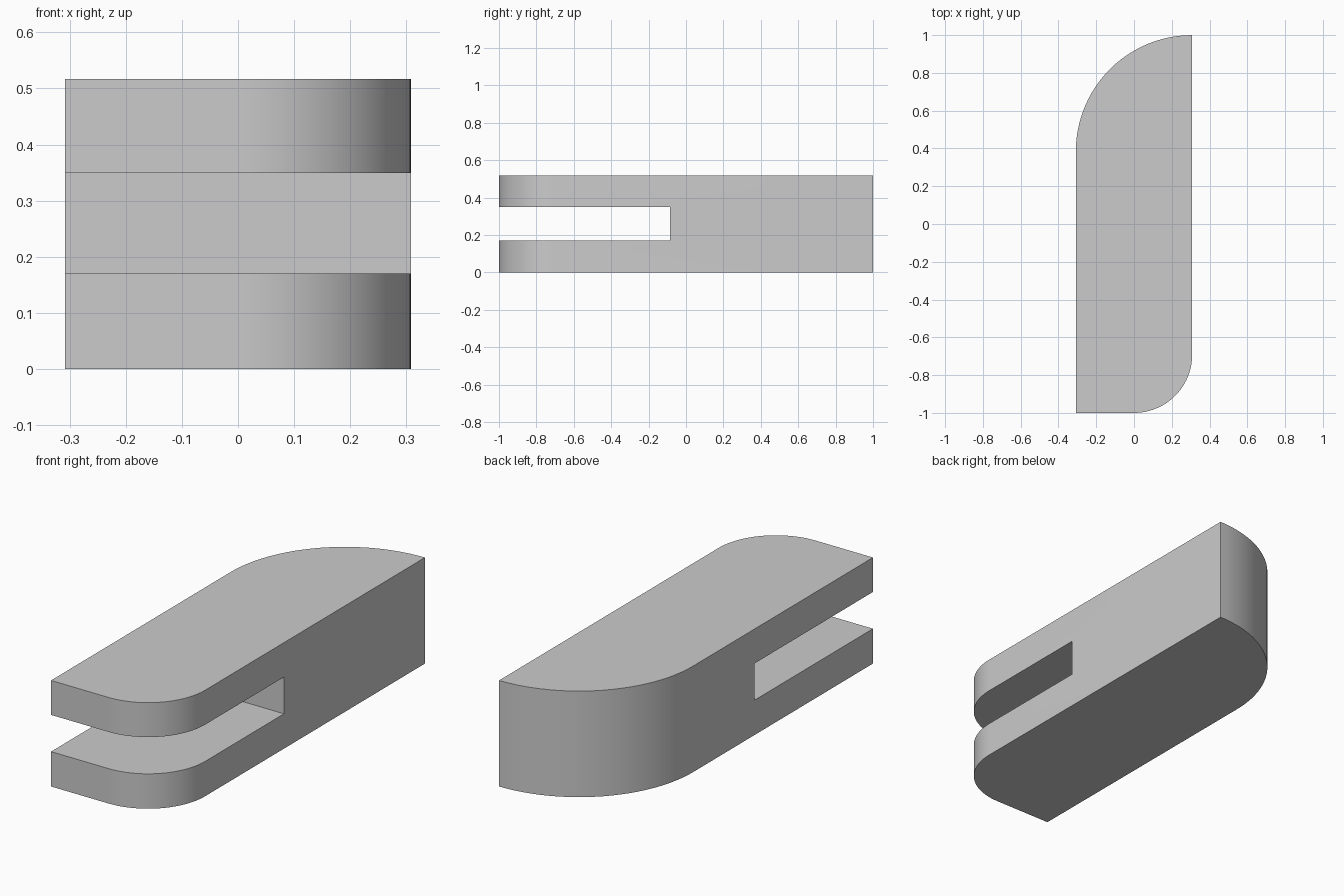
import bpy, bmesh
from math import sin, cos, radians

if "Cube" in bpy.data.objects:
    bpy.data.objects.remove(bpy.data.objects["Cube"])

HALF_W, HALF_L, HEIGHT = 0.308, 1.0, 0.517
BIG_R, SMALL_R = 2 * HALF_W, 0.308
SLOT_LOW, SLOT_HIGH, SLOT_END = 0.17, 0.349, -0.086


def arc(cx, cy, r, start, end, steps=24):
    angles = [radians(start + (end - start) * i / steps) for i in range(steps + 1)]
    return [(cx + r * cos(a), cy + r * sin(a)) for a in angles]


def prism(name, outline, z0, z1):
    bm = bmesh.new()
    face = bm.faces.new([bm.verts.new((x, y, z0)) for x, y in outline])
    top = bmesh.ops.extrude_face_region(bm, geom=[face])["geom"]
    bmesh.ops.translate(bm, vec=(0, 0, z1 - z0),
                        verts=[v for v in top if isinstance(v, bmesh.types.BMVert)])
    bmesh.ops.recalc_face_normals(bm, faces=bm.faces)
    mesh = bpy.data.meshes.new(name)
    bm.to_mesh(mesh)
    bm.free()
    obj = bpy.data.objects.new(name, mesh)
    bpy.context.collection.objects.link(obj)
    return obj


# Bar with one small rounded front corner and one full-width rounded back corner
outline = [(-HALF_W, -HALF_L)]
outline += arc(HALF_W - SMALL_R, -HALF_L + SMALL_R, SMALL_R, -90, 0)
outline += arc(HALF_W, HALF_L - BIG_R, BIG_R, 90, 180)
body = prism("forked_bar", outline, 0, HEIGHT)

# Slot through the front half
slot = prism("slot_cutter", [(-1, -1.5), (1, -1.5), (1, SLOT_END), (-1, SLOT_END)],
             SLOT_LOW, SLOT_HIGH)
cut = body.modifiers.new("slot", 'BOOLEAN')
cut.operation = 'DIFFERENCE'
cut.solver = 'EXACT'
cut.object = slot

bpy.ops.object.select_all(action='DESELECT')
body.select_set(True)
bpy.context.view_layer.objects.active = body
bpy.ops.object.modifier_apply(modifier=cut.name)
bpy.data.objects.remove(slot)

# Smooth the rounded corners, keep the edges crisp
bpy.ops.object.shade_smooth_by_angle(angle=radians(30))
